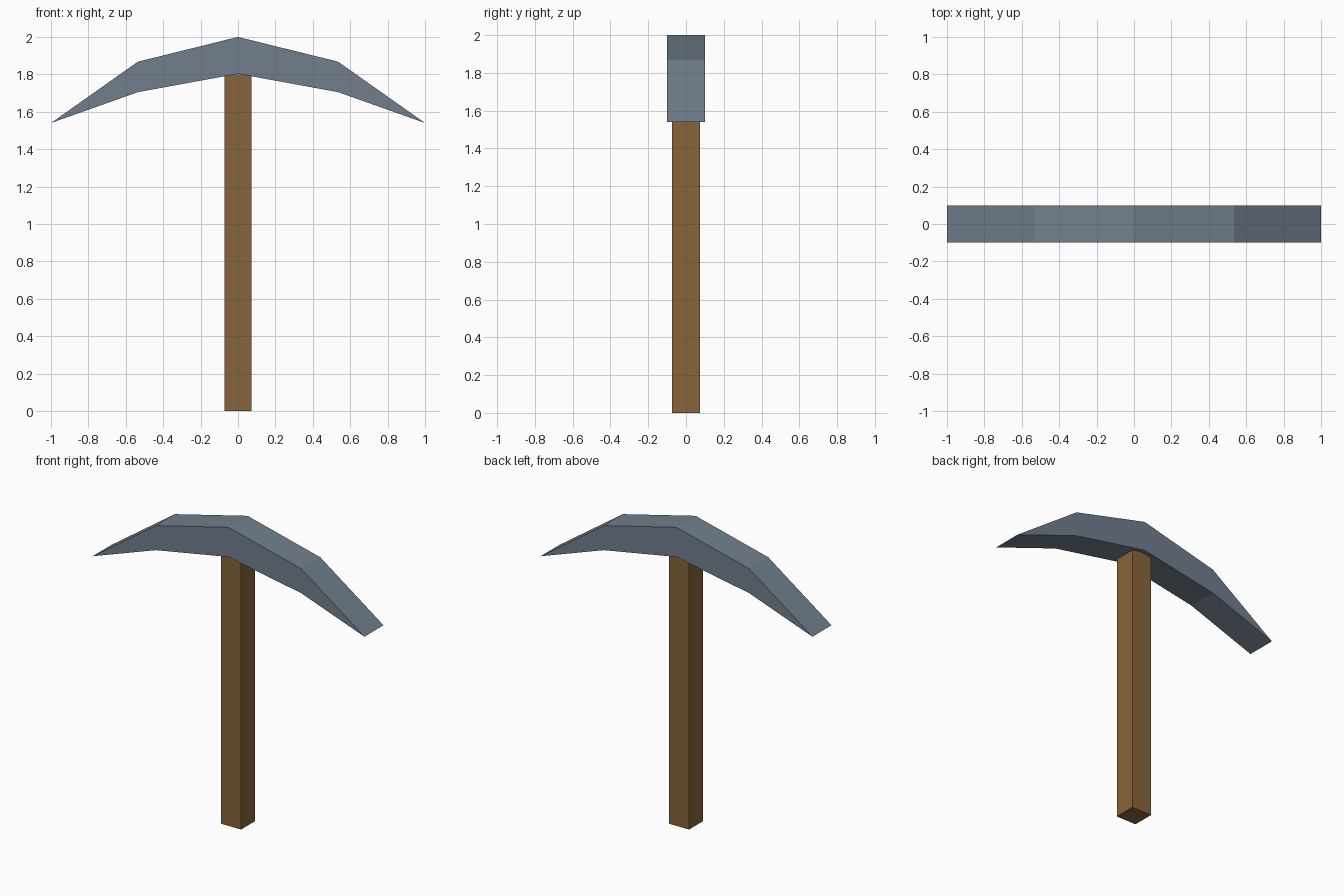
import bpy
import bmesh

cube = bpy.data.objects.get("Cube")
if cube:
    bpy.data.objects.remove(cube, do_unlink=True)


def make_material(name, color):
    mat = bpy.data.materials.new(name)
    mat.use_nodes = True
    mat.diffuse_color = color
    mat.node_tree.nodes["Principled BSDF"].inputs["Base Color"].default_value = color
    return mat


def extrude_profile(name, profile, depth, axis, mat):
    """Extrude a flat outline along an axis, centred on the origin of that axis."""
    bm = bmesh.new()
    verts = []
    for a, b in profile:
        verts.append(bm.verts.new((a, -depth / 2, b) if axis == "y" else (a, b, 0)))
    face = bm.faces.new(verts)
    moved = bmesh.ops.extrude_face_region(bm, geom=[face])["geom"]
    offset = (0, depth, 0) if axis == "y" else (0, 0, depth)
    bmesh.ops.translate(bm, vec=offset,
                        verts=[v for v in moved if isinstance(v, bmesh.types.BMVert)])
    bmesh.ops.recalc_face_normals(bm, faces=bm.faces)
    mesh = bpy.data.meshes.new(name)
    bm.to_mesh(mesh)
    bm.free()
    mesh.materials.append(mat)
    obj = bpy.data.objects.new(name, mesh)
    bpy.context.collection.objects.link(obj)
    return obj


steel = make_material("slate_steel", (0.165, 0.212, 0.265, 1))
wood = make_material("brown_wood", (0.242, 0.130, 0.043, 1))

# Square wooden handle
r = 0.073
extrude_profile("handle", [(-r, -r), (r, -r), (r, r), (-r, r)], 1.80, "z", wood)

# Arched pick head: half outline from the tip, mirrored to the other side
upper = [(1.0, 1.54), (0.535, 1.868), (0, 2.0)]
lower = [(0, 1.803), (0.535, 1.705)]
outline = upper + [(-x, z) for x, z in upper[1::-1]]
outline += [(-x, z) for x, z in lower[:0:-1]] + lower
extrude_profile("pick_head", outline, 0.2, "y", steel)
